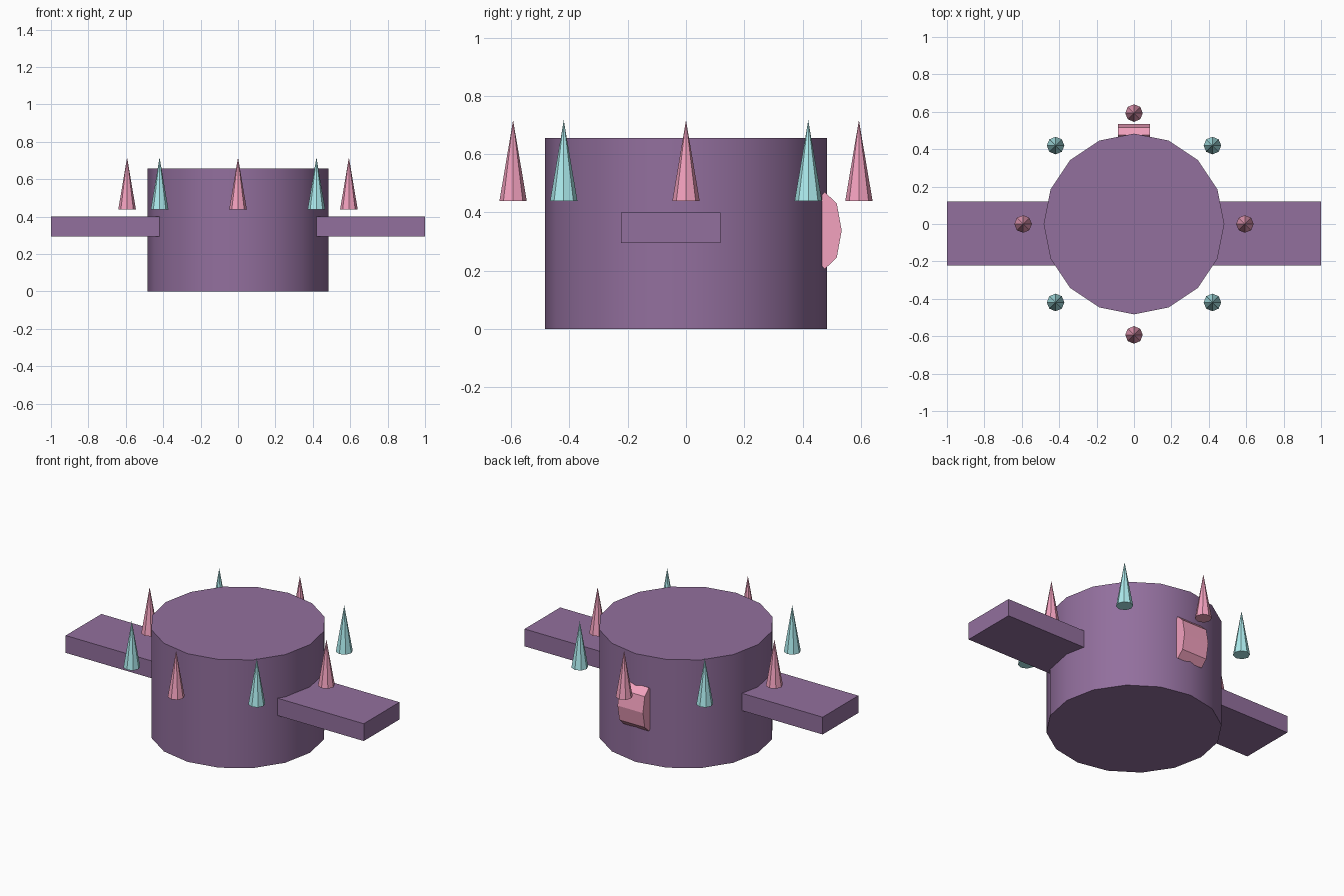
import bpy, math

if "Cube" in bpy.data.objects:
    bpy.data.objects.remove(bpy.data.objects["Cube"])


def material(name, color):
    m = bpy.data.materials.new(name)
    m.diffuse_color = (*color, 1)
    m.use_nodes = True
    m.node_tree.nodes["Principled BSDF"].inputs["Base Color"].default_value = m.diffuse_color
    return m


purple = material("purple", (0.29, 0.16, 0.34))
pink = material("pink", (0.9, 0.36, 0.52))
aqua = material("aqua", (0.42, 0.84, 0.86))


def finish(name, mat):
    ob = bpy.context.object
    ob.name = name
    ob.data.materials.append(mat)
    return ob


# Drum body, 16 sides with smooth wall
bpy.ops.mesh.primitive_cylinder_add(vertices=16, radius=0.483, depth=0.656, location=(0, 0, 0.328))
finish("drum_body", purple)
bpy.ops.object.shade_smooth_by_angle(angle=math.radians(30))

# Side arms, sunk into the drum
for side, x in (("left", -0.7), ("right", 0.7)):
    bpy.ops.mesh.primitive_cube_add(size=1, location=(x, -0.052, 0.347))
    arm = finish(side + "_arm", purple)
    arm.scale = (0.6, 0.342, 0.105)

# Flattened octagonal knob on the back
bpy.ops.mesh.primitive_cylinder_add(vertices=8, radius=1, depth=0.17,
                                    location=(0, 0.476, 0.338), rotation=(0, math.pi / 2, 0))
knob = finish("back_knob", pink)
knob.scale = (0.132, 0.058, 1)

# Ring of spikes in alternating colours
for i in range(8):
    a = i * math.pi / 4
    bpy.ops.mesh.primitive_cone_add(vertices=8, radius1=0.047, depth=0.278,
                                    location=(0.593 * math.cos(a), 0.593 * math.sin(a), 0.578))
    finish(f"spike_{i + 1}", aqua if i % 2 else pink)
